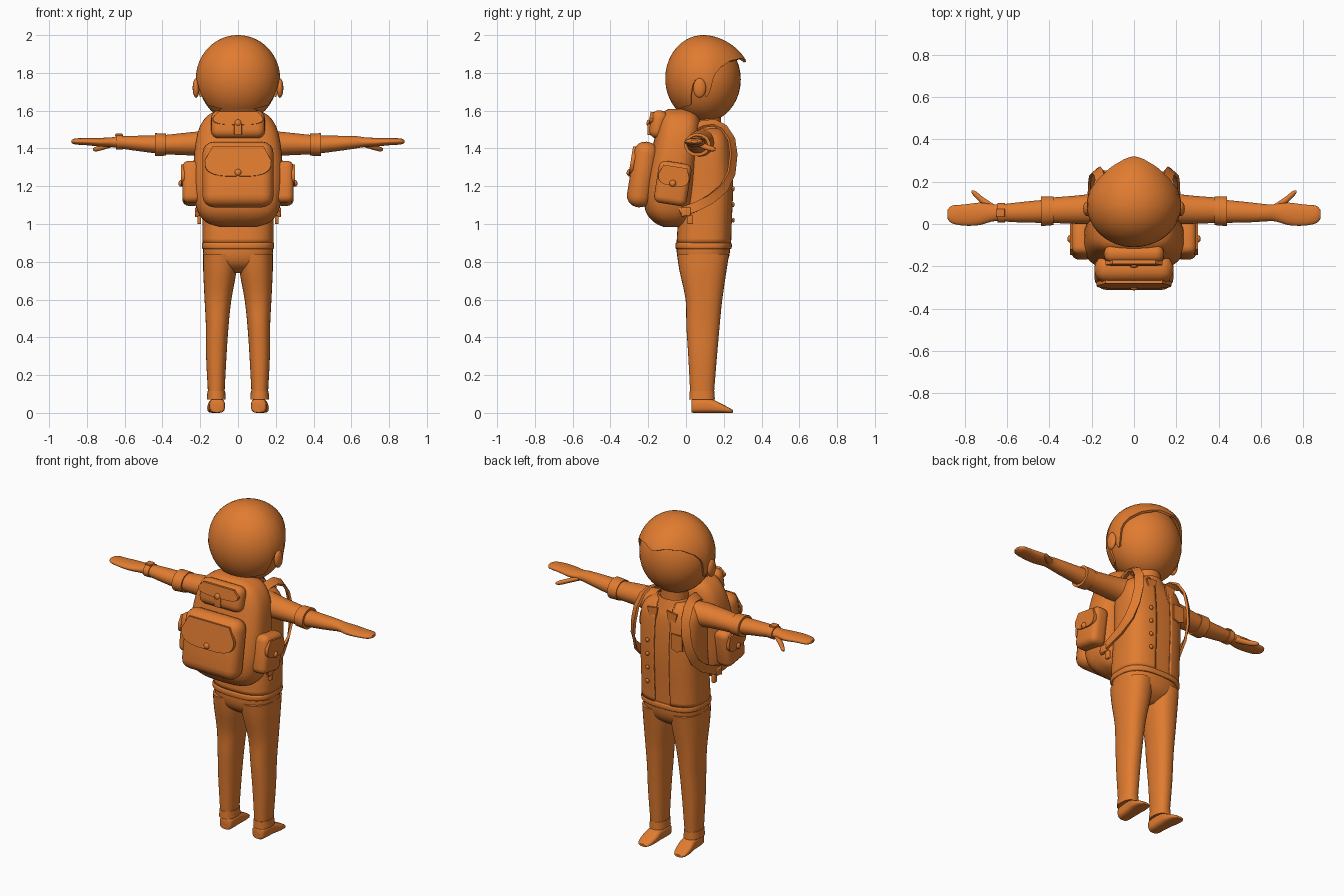
import bpy, bmesh, math
from mathutils import Matrix, Vector

cube = bpy.data.objects.get("Cube")
if cube:
    bpy.data.objects.remove(cube)

orange = bpy.data.materials.new("orange")
orange.use_nodes = True
COLOR = (0.75, 0.2, 0.03, 1)
orange.diffuse_color = COLOR
orange.node_tree.nodes["Principled BSDF"].inputs["Base Color"].default_value = COLOR
parts = []


def finish(name, bm):
    bmesh.ops.recalc_face_normals(bm, faces=bm.faces)
    mesh = bpy.data.meshes.new(name)
    bm.to_mesh(mesh)
    bm.free()
    mesh.materials.append(orange)
    obj = bpy.data.objects.new(name, mesh)
    bpy.context.collection.objects.link(obj)
    parts.append(obj)
    return obj


def skin(bm, rings, cap=True):
    """Join closed rings of points with quads."""
    loops = [[bm.verts.new(p) for p in ring] for ring in rings]
    for a, b in zip(loops, loops[1:]):
        for i in range(len(a)):
            j = (i + 1) % len(a)
            bm.faces.new((a[i], a[j], b[j], b[i]))
    if cap:
        bm.faces.new(loops[0])
        bm.faces.new(loops[-1])


def loft(name, axis, rings, power=2.0, sides=32, smooth=3, side=1, cap=True, cut=None):
    """Superellipse rings (position, centre 1, centre 2, radius 1, radius 2) along an axis."""
    keys = []
    for k in range(len(rings) - 1):
        q = [Vector(rings[min(max(k + o, 0), len(rings) - 1)]) for o in (-1, 0, 1, 2)]
        for s in range(smooth):
            t = s / smooth
            keys.append(0.5 * (2 * q[1] + (q[2] - q[0]) * t
                               + (2 * q[0] - 5 * q[1] + 4 * q[2] - q[3]) * t * t
                               + (3 * q[1] - q[0] - 3 * q[2] + q[3]) * t ** 3))
    keys.append(Vector(rings[-1]))
    out = []
    for t, c1, c2, r1, r2 in keys:
        ring = []
        for i in range(sides):
            a = math.tau * i / sides
            c, s = math.cos(a), math.sin(a)
            u = c1 + r1 * math.copysign(abs(c) ** (2 / power), c)
            v = c2 + r2 * math.copysign(abs(s) ** (2 / power), s)
            p = {"x": (t, u, v), "y": (u, t, v), "z": (u, v, t)}[axis]
            ring.append((p[0] * side, p[1], p[2]))
        out.append(ring)
    bm = bmesh.new()
    skin(bm, out, cap)
    if cut:
        gone = [f for f in bm.faces if cut(f.calc_center_median())]
        bmesh.ops.delete(bm, geom=gone, context="FACES")
    return finish(name, bm)


def box(name, size, matrix, bevel):
    bm = bmesh.new()
    bmesh.ops.create_cube(bm, size=1, matrix=Matrix.Diagonal((*size, 1)))
    bmesh.ops.bevel(bm, geom=bm.edges[:], offset=bevel, segments=4, profile=0.5, affect="EDGES")
    bm.transform(matrix)
    return finish(name, bm)


def ball(name, centre, radii, matrix=Matrix(), seg=24):
    bm = bmesh.new()
    m = matrix @ Matrix.Translation(centre) @ Matrix.Diagonal((*radii, 1))
    bmesh.ops.create_uvsphere(bm, u_segments=seg, v_segments=seg // 2, radius=1, matrix=m)
    return finish(name, bm)


def plate(name, outline, depth, matrix):
    """Outline in local x and z, thickened toward local -y."""
    bm = bmesh.new()
    n = len(outline)
    skin(bm, [[(x, y, z) for x, z in outline] for y in (0, -depth)])
    bm.transform(matrix)
    return finish(name, bm)


def pouch(name, centre, size, turn, bevel):
    """Rounded pocket with a curved flap and a stud, leaning with the pack."""
    w, d, h = size
    m = (Matrix.Translation(centre) @ Matrix.Rotation(math.radians(-9), 4, "X")
         @ Matrix.Rotation(turn, 4, "Z"))
    box(name, size, m, bevel)
    arc = [math.pi * i / 16 for i in range(17)]
    edge = [(w * 0.47 * math.copysign(abs(math.cos(a)) ** 0.6, math.cos(a)),
             h * (0.18 - 0.24 * math.sin(a) ** 0.7)) for a in arc]
    edge += [(-w * 0.36, h * 0.4), (w * 0.36, h * 0.4)]
    plate(name + "_flap", edge, 0.02, m @ Matrix.Translation((0, 0.012 - d / 2, 0)))
    ball(name + "_stud", (0, -d / 2 - 0.008, 0), (0.018, 0.012, 0.018), m, 12)


def ribbon(name, path, width, thick, side):
    """Flat strap following a path around the torso."""
    pts = [Vector(p) for p in path]
    rings = []
    for i, p in enumerate(pts):
        tan = (pts[min(i + 1, len(pts) - 1)] - pts[max(i - 1, 0)]).normalized()
        out = p - Vector((0.04, 0.08, min(p.z, 1.4)))
        out = (out - tan * out.dot(tan)).normalized()
        w, o = tan.cross(out) * width / 2, out * thick / 2
        rings.append([Vector((q.x * side, q.y, q.z)) for q in (p + w + o, p + w - o, p - w - o, p - w + o)])
    bm = bmesh.new()
    skin(bm, rings)
    return finish(name, bm)


# Head and ears
ball("head", (0, 0.094, 1.765), (0.208, 0.196, 0.227), seg=40)

# Hair: a cap ending at a hairline that changes around the head, with a swept front
HAIRLINE = [(0, 1.85), (20, 1.87), (45, 1.86), (62, 1.83), (73, 1.79), (80, 1.68), (87, 1.67),
            (93, 1.77), (104, 1.76), (114, 1.63), (180, 1.59)]


def hairline(angle):
    a = abs(math.degrees(angle))
    for (a0, z0), (a1, z1) in zip(HAIRLINE, HAIRLINE[1:]):
        if a <= a1:
            return z0 + (z1 - z0) * (a - a0) / (a1 - a0)
    return HAIRLINE[-1][1]


ROWS, COLS = 18, 90
hair = []
for r in range(ROWS + 2):
    ring = []
    for c in range(COLS):
        a = math.tau * (c + 0.5) / COLS - math.pi
        low = math.acos((hairline(a) - 1.77) / 0.23)
        polar = low * (0.03 + 0.97 * min(r, ROWS) / ROWS)
        quiff = 0.045 * max(0, math.cos(a)) ** 2 * min(1, math.sin(polar) * 1.1) ** 2
        size = 0.93 if r > ROWS else 1
        ring.append((0.223 * size * math.sin(polar) * math.sin(a),
                     0.09 + (0.2 * size + quiff) * math.sin(polar) * math.cos(a),
                     1.77 + (0.23 * size + quiff * 0.5) * math.cos(polar)))
    hair.append(ring)
bm = bmesh.new()
skin(bm, hair, cap=False)
bm.faces.new([v for v in bm.verts][:COLS])
finish("hair", bm)

# Neck, collar, shirt and open jacket
loft("neck", "z", [(1.44, 0, 0.11, 0.08, 0.075), (1.6, 0, 0.11, 0.075, 0.075)])
loft("collar", "z", [(1.46, 0, 0.11, 0.12, 0.105), (1.52, 0, 0.11, 0.09, 0.085)], cap=False)
TORSO = [(0.9, 0, 0.095, 0.188, 0.145), (1.0, 0, 0.1, 0.188, 0.143), (1.2, 0, 0.115, 0.187, 0.135),
         (1.38, 0, 0.115, 0.19, 0.125), (1.45, 0, 0.11, 0.175, 0.115), (1.49, 0, 0.11, 0.13, 0.095),
         (1.51, 0, 0.11, 0.08, 0.075)]
loft("shirt", "z", [(z, x, y, a - 0.008, b - 0.01) for z, x, y, a, b in TORSO], 2.8, 64)
jacket = loft("jacket", "z", TORSO, 2.8, 96, cap=False,
              cut=lambda p: p.y > 0.12 and -0.06 < p.x < 0.05)
shell = jacket.modifiers.new("thickness", "SOLIDIFY")
shell.thickness = 0.008
loft("belt", "z", [(0.868, 0, 0.093, 0.186, 0.144), (0.875, 0, 0.093, 0.191, 0.149),
                   (0.895, 0, 0.093, 0.191, 0.149), (0.902, 0, 0.093, 0.186, 0.144)], 2.8, 48)
front = Matrix.Translation((0, 0.244, 0)) @ Matrix.Rotation(math.pi, 4, "Z")
for i in range(4):
    ball("jacket_button", (0.085, 0.25, 1.02 + 0.083 * i), (0.013, 0.008, 0.013), seg=12)
plate("chest_pocket", [(0.075, 1.35), (0.15, 1.35), (0.15, 1.26), (0.112, 1.245), (0.075, 1.26)], 0.008, front)
for s in (1, -1):
    plate("lapel", [(0.03 * s, 1.47), (0.1 * s, 1.46), (0.085 * s, 1.4), (0.05 * s, 1.36)], 0.009,
          Matrix.Translation((0, -0.022, 0)) @ front)

# Hips
loft("hips", "z", [(0.74, 0, 0.09, 0.05, 0.06), (0.78, 0, 0.09, 0.15, 0.115),
                   (0.83, 0, 0.091, 0.182, 0.138), (0.89, 0, 0.093, 0.185, 0.142)], 2.5)

# Limbs, straps and side pockets, mirrored
for s, label in ((1, "left_"), (-1, "right_")):
    ball(label + "ear", (0.222 * s, 0.072, 1.72), (0.018, 0.034, 0.052))
    loft(label + "leg", "z", [(0.09, 0.115, 0.085, 0.043, 0.062), (0.3, 0.115, 0.088, 0.054, 0.076),
                              (0.46, 0.11, 0.09, 0.06, 0.088), (0.6, 0.106, 0.095, 0.071, 0.097),
                              (0.75, 0.096, 0.09, 0.088, 0.124), (0.84, 0.094, 0.09, 0.09, 0.138)],
         2.3, side=s)
    loft(label + "trouser_cuff", "z", [(0.07, 0.115, 0.085, 0.05, 0.068), (0.115, 0.115, 0.085, 0.047, 0.065)],
         2.3, side=s)
    loft(label + "shoe", "y", [(0.03, 0.11, 0.035, 0.03, 0.032), (0.045, 0.11, 0.037, 0.04, 0.037),
                               (0.13, 0.113, 0.037, 0.043, 0.037), (0.18, 0.117, 0.026, 0.046, 0.026),
                               (0.23, 0.12, 0.013, 0.038, 0.013), (0.248, 0.12, 0.008, 0.02, 0.007)],
         3, side=s)
    loft(label + "sleeve", "x", [(0.12, 0.085, 1.425, 0.08, 0.075), (0.22, 0.07, 1.425, 0.07, 0.064),
                                 (0.39, 0.065, 1.42, 0.06, 0.051)], side=s)
    loft(label + "sleeve_cuff", "x", [(0.38, 0.063, 1.42, 0.068, 0.058), (0.44, 0.06, 1.42, 0.07, 0.061)],
         side=s)
    loft(label + "forearm_and_hand", "x",
         [(0.42, 0.06, 1.42, 0.055, 0.048), (0.55, 0.055, 1.428, 0.047, 0.039),
          (0.63, 0.053, 1.433, 0.04, 0.032), (0.67, 0.053, 1.433, 0.041, 0.026),
          (0.73, 0.048, 1.433, 0.053, 0.023), (0.8, 0.042, 1.436, 0.05, 0.019),
          (0.86, 0.045, 1.437, 0.042, 0.016), (0.882, 0.045, 1.437, 0.02, 0.008)], side=s)
    loft(label + "thumb", "x", [(0.66, 0.07, 1.425, 0.022, 0.016), (0.71, 0.105, 1.408, 0.019, 0.014),
                                (0.75, 0.14, 1.397, 0.016, 0.013), (0.768, 0.153, 1.395, 0.006, 0.006)],
         sides=16, side=s)
    ribbon(label + "strap", [(0.13, 0.03, 1.5), (0.135, 0.09, 1.53), (0.145, 0.15, 1.535),
                             (0.155, 0.2, 1.51), (0.165, 0.24, 1.45), (0.175, 0.252, 1.37),
                             (0.19, 0.24, 1.27), (0.2, 0.2, 1.19), (0.208, 0.13, 1.13),
                             (0.215, 0.05, 1.09), (0.215, -0.03, 1.06)], 0.05, 0.014, s)
    box(label + "strap_buckle", (0.025, 0.05, 0.045), Matrix.Translation((0.215 * s, 0, 1.065)), 0.006)
    box(label + "strap_end", (0.02, 0.03, 0.05), Matrix.Translation((0.205 * s, 0.02, 1.025)), 0.005)
    pouch(label + "side_pocket", (0.245 * s, -0.07, 1.215), (0.175, 0.1, 0.225), s * math.pi / 2, 0.035)

# Wristband
loft("wristband", "x", [(0.61, 0.053, 1.433, 0.046, 0.038), (0.645, 0.053, 1.433, 0.047, 0.038)], side=-1)
box("wristband_face", (0.04, 0.04, 0.012), Matrix.Translation((-0.63, 0.053, 1.472)), 0.004)

# Backpack
loft("backpack", "z", [(0.985, 0, -0.07, 0.1, 0.05), (1.01, 0, -0.08, 0.17, 0.09),
                       (1.07, 0, -0.09, 0.215, 0.125), (1.18, 0, -0.085, 0.235, 0.135),
                       (1.33, 0, -0.065, 0.235, 0.13), (1.48, 0, -0.04, 0.215, 0.12),
                       (1.56, 0, -0.033, 0.175, 0.105), (1.595, 0, -0.035, 0.125, 0.08),
                       (1.61, 0, -0.04, 0.08, 0.05)], 3, 48)
pouch("large_pocket", (0, -0.23, 1.262), (0.375, 0.13, 0.35), 0, 0.06)
pouch("top_pocket", (0, -0.145, 1.527), (0.285, 0.09, 0.15), 0, 0.042)
box("top_pocket_buckle", (0.04, 0.02, 0.06), Matrix.Translation((0, -0.195, 1.5)), 0.006)

# Smooth shading with sharp creases
bpy.ops.object.select_all(action="DESELECT")
for obj in parts:
    obj.select_set(True)
bpy.context.view_layer.objects.active = parts[0]
bpy.ops.object.shade_smooth_by_angle(angle=math.radians(40))
